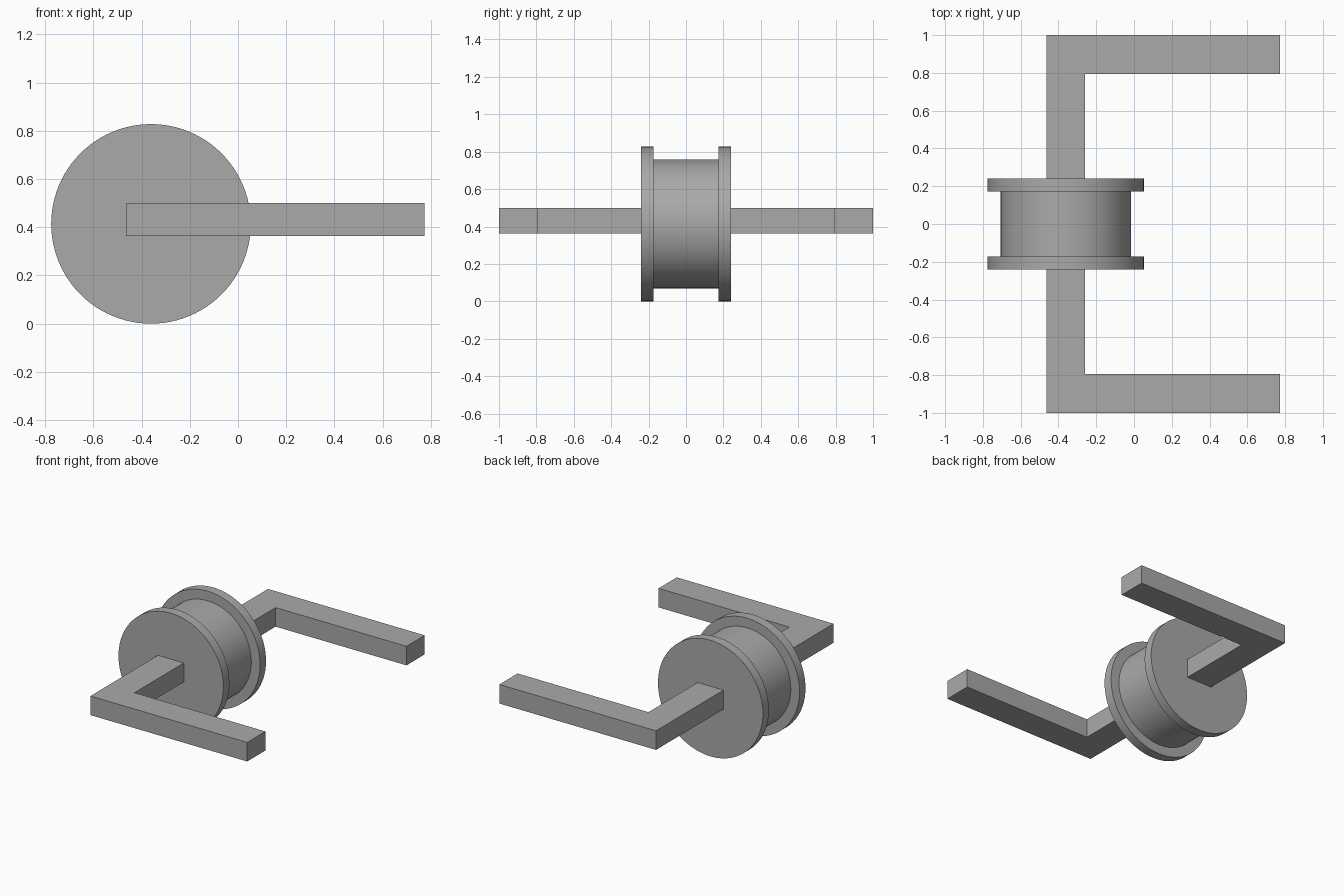
import bpy, bmesh, math
from mathutils import Matrix, Vector

cube = bpy.data.objects.get("Cube")
if cube:
    bpy.data.objects.remove(cube)

grey = bpy.data.materials.new("plain grey")
grey.use_nodes = True
colour = (0.4, 0.4, 0.4, 1)
grey.diffuse_color = colour
grey.node_tree.nodes["Principled BSDF"].inputs["Base Color"].default_value = colour

CENTRE = Vector((-0.361, 0, 0.414))


def add_object(name, bm):
    bmesh.ops.recalc_face_normals(bm, faces=bm.faces)
    mesh = bpy.data.meshes.new(name)
    bm.to_mesh(mesh)
    bm.free()
    mesh.materials.append(grey)
    obj = bpy.data.objects.new(name, mesh)
    bpy.context.collection.objects.link(obj)
    return obj


# Flanged spool: half profile (radius, y) mirrored and turned around the y axis
half = [(0, 0.24), (0.414, 0.24), (0.414, 0.173), (0.345, 0.173)]
profile = half + [(r, -y) for r, y in reversed(half)]
bm = bmesh.new()
verts = [bm.verts.new(CENTRE + Vector((r, y, 0))) for r, y in profile]
edges = [bm.edges.new(pair) for pair in zip(verts, verts[1:])]
bmesh.ops.spin(bm, geom=verts + edges, cent=CENTRE, axis=(0, 1, 0),
               angle=math.tau, steps=96, use_merge=True)
bmesh.ops.remove_doubles(bm, verts=bm.verts, dist=0.0001)
spool = add_object("flanged_spool", bm)
bpy.context.view_layer.objects.active = spool
spool.select_set(True)
bpy.ops.object.shade_smooth_by_angle(angle=math.radians(30))
spool.select_set(False)

# L-shaped arms: flat outline extruded upward, one on each side
outline = [(-0.464, 0.24), (-0.26, 0.24), (-0.26, 0.795),
           (0.773, 0.795), (0.773, 1), (-0.464, 1)]
for name, side in (("right_arm", -1), ("left_arm", 1)):
    bm = bmesh.new()
    face = bm.faces.new([bm.verts.new((x, side * y, 0.364)) for x, y in outline])
    result = bmesh.ops.extrude_face_region(bm, geom=[face])
    top = [v for v in result["geom"] if isinstance(v, bmesh.types.BMVert)]
    bmesh.ops.translate(bm, verts=top, vec=(0, 0, 0.136))
    add_object({"right_arm": "front_arm", "left_arm": "back_arm"}[name], bm)
